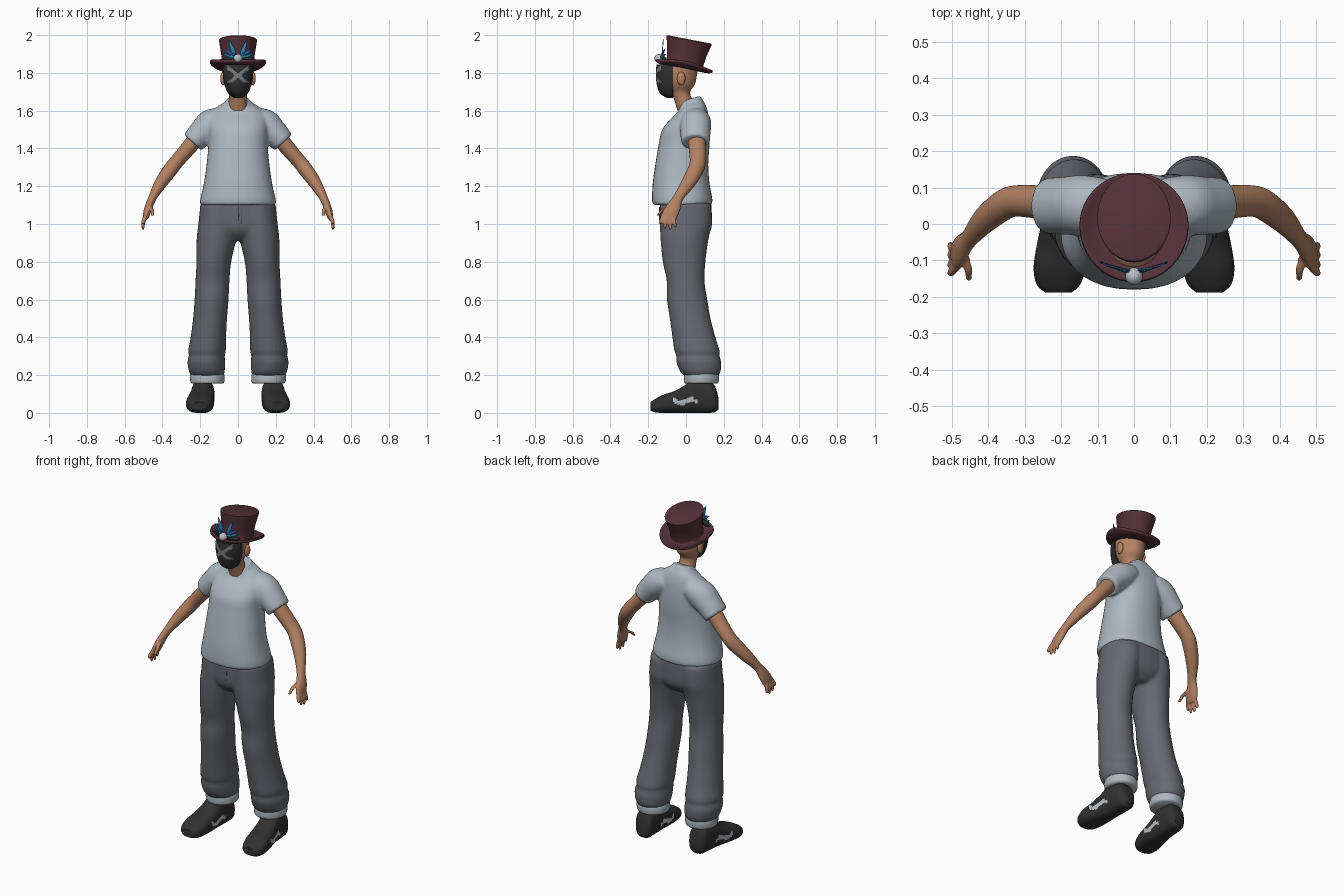
import bpy, bmesh, math
from mathutils import Vector, Matrix

if "Cube" in bpy.data.objects:
    bpy.data.objects.remove(bpy.data.objects["Cube"])


def material(name, r, g, b):
    m = bpy.data.materials.new(name)
    m.use_nodes = True
    m.diffuse_color = (r, g, b, 1)
    bsdf = m.node_tree.nodes["Principled BSDF"]
    bsdf.inputs["Base Color"].default_value = (r, g, b, 1)
    bsdf.inputs["Roughness"].default_value = 0.8
    return m


SHIRT = material("pale grey cloth", .42, .48, .53)
PANTS = material("slate cloth", .135, .14, .165)
SKIN = material("tan skin", .45, .22, .125)
BLACK = material("soft black", .03, .03, .03)
MAROON = material("maroon felt", .09, .03, .042)
GREY = material("mid grey", .2, .21, .22)
WHITE = material("off white", .5, .53, .57)
BLUE = material("deep blue", .03, .08, .3)
CYAN = material("teal blue", .02, .27, .42)

X, Y, Z = Vector((1, 0, 0)), Vector((0, 1, 0)), Vector((0, 0, 1))


def spline(rows, steps):
    """Smooth interpolation through rows of numbers."""
    out = []
    for i in range(len(rows) - 1):
        a, b, c, d = (rows[max(i - 1, 0)], rows[i], rows[i + 1],
                      rows[min(i + 2, len(rows) - 1)])
        for k in range(steps):
            t = k / steps
            out.append([q + .5 * t * (r - p + t * (2 * p - 5 * q + 4 * r - s
                        + t * (3 * (q - r) + s - p)))
                        for p, q, r, s in zip(a, b, c, d)])
    return out + [list(rows[-1])]


def loft(bm, rows, axes=(X, Y), side=1, seg=32, steps=4, power=1):
    """Rows are x, y, z, radius, radius; axes None follows the path."""
    rows = spline(rows, steps)
    centres = [Vector(r[:3]) for r in rows]
    rings = []
    for i, r in enumerate(rows):
        if axes:
            u, v = axes
        else:
            t = (centres[min(i + 1, len(rows) - 1)] - centres[max(i - 1, 0)]).normalized()
            u = Y.cross(t).normalized()
            v = t.cross(u)
        ring = []
        for k in range(seg):
            a = math.tau * k / seg
            c, s = math.cos(a), math.sin(a)
            p = (centres[i] + u * r[3] * math.copysign(abs(c) ** power, c)
                 + v * r[4] * math.copysign(abs(s) ** power, s))
            ring.append(bm.verts.new((p.x * side, p.y, p.z)))
        rings.append(ring)
    for a, b in zip(rings, rings[1:]):
        for k in range(seg):
            n = (k + 1) % seg
            bm.faces.new((a[k], a[n], b[n], b[k]))
    bm.faces.new(rings[0])
    bm.faces.new(rings[-1])


def finish(name, bm, mats, rule=None, voxel=0, smooth=3):
    bmesh.ops.recalc_face_normals(bm, faces=bm.faces)
    if rule:
        for f in bm.faces:
            f.material_index = rule(f.calc_center_median(), f.normal)
    me = bpy.data.meshes.new(name)
    bm.to_mesh(me)
    bm.free()
    ob = bpy.data.objects.new(name, me)
    bpy.context.collection.objects.link(ob)
    for m in mats:
        me.materials.append(m)
    bpy.ops.object.select_all(action='DESELECT')
    ob.select_set(True)
    bpy.context.view_layer.objects.active = ob
    bpy.ops.object.shade_smooth_by_angle(angle=math.radians(45))
    if voxel:
        mod = ob.modifiers.new("merge", 'REMESH')
        mod.mode, mod.voxel_size, mod.use_smooth_shade = 'VOXEL', voxel, True
        mod = ob.modifiers.new("soften", 'SMOOTH')
        mod.factor, mod.iterations = .5, smooth
    return ob


# shirt: torso and both sleeves merged
bm = bmesh.new()
loft(bm, [(0, -.02, 1.10, .2, .155), (0, -.02, 1.13, .2, .16), (0, -.026, 1.22, .18, .15),
          (0, -.022, 1.32, .166, .14), (0, -.01, 1.42, .157, .135), (0, 0, 1.5, .157, .126),
          (0, .025, 1.57, .15, .095), (0, .033, 1.615, .115, .072),
          (0, .025, 1.645, .07, .062), (0, .022, 1.665, .06, .054)], power=.88)
for v in bm.verts:
    v.co.z += max(0, v.co.z - 1.56) * 3 * (v.co.y - .03)
for s in (1, -1):
    loft(bm, [(.08, .05, 1.56, .06, .075), (.14, .052, 1.53, .08, .082),
              (.19, .05, 1.485, .072, .08), (.24, .05, 1.432, .062, .076)], None, s)
finish("shirt", bm, [SHIRT], voxel=.009, smooth=4)

# trousers: hips and both legs merged
bm = bmesh.new()
loft(bm, [(0, -.003, 1.12, .192, .136), (0, 0, 1.0, .2, .138),
          (0, 0, .95, .15, .12), (0, 0, .91, .06, .08)], power=.85)
for s in (1, -1):
    loft(bm, [(.1, -.002, 1.1, .1, .135), (.105, 0, 1, .105, .138), (.114, -.008, .92, .105, .127),
              (.128, -.01, .8, .092, .113), (.135, -.002, .7, .09, .1),
              (.14, .006, .6, .09, .107), (.148, .022, .5, .09, .108),
              (.157, .042, .4, .094, .114), (.164, .058, .33, .1, .12),
              (.165, .062, .305, .095, .114), (.168, .068, .27, .1, .119),
              (.165, .076, .22, .095, .108), (.163, .08, .195, .084, .088)], side=s)
finish("trousers", bm, [PANTS], voxel=.009, smooth=4)

# trouser fly seam
bm = bmesh.new()
loft(bm, [(.012, -.139, 1.09, .009, .003), (.012, -.139, 1.02, .009, .003),
          (0, -.128, .98, .006, .003)])
finish("fly_seam", bm, [PANTS])

for s, label in ((1, "left"), (-1, "right")):
    # arm with palm, fingers and thumb
    bm = bmesh.new()
    loft(bm, [(.2, .052, 1.48, .045, .047), (.26, .06, 1.405, .041, .046),
              (.325, .063, 1.33, .038, .043), (.36, .05, 1.285, .039, .042),
              (.41, .01, 1.215, .033, .037), (.452, -.04, 1.14, .022, .027),
              (.473, -.065, 1.09, .021, .038), (.485, -.085, 1.05, .018, .042),
              (.49, -.09, 1.025, .012, .036)], None, s)
    for y, tip_y, tip_z in ((-.118, -.138, 1), (-.1, -.112, .975),
                            (-.08, -.082, .97), (-.062, -.055, .985)):
        loft(bm, [(.486, y, 1.05, .011, .011), (.5, (y + tip_y) / 2 - .004, 1.015, .011, .011),
                  (.503, tip_y, tip_z, .007, .007)], None, s, 12)
    loft(bm, [(.468, -.08, 1.095, .014, .014), (.455, -.12, 1.075, .012, .012),
              (.453, -.15, 1.045, .008, .008)], (X, Y), s, 12)
    finish(label + "_arm", bm, [SKIN], voxel=.005, smooth=2)

    # rolled trouser cuff
    bm = bmesh.new()
    loft(bm, [(.162, .08, .155, .082, .084), (.162, .081, .165, .09, .092),
              (.163, .082, .2, .091, .093), (.163, .08, .218, .08, .084)], side=s)
    finish(label + "_cuff", bm, [SHIRT])

    # shoe with pale side patches
    bm = bmesh.new()
    loft(bm, [(.178, .172, .05, .03, .03), (.18, .15, .075, .052, .072),
              (.183, .1, .086, .058, .086), (.186, .04, .088, .061, .088),
              (.19, 0, .075, .064, .075), (.197, -.06, .058, .07, .058),
              (.204, -.12, .048, .071, .048), (.207, -.165, .038, .06, .035),
              (.207, -.188, .035, .036, .022)], (X, Z), s, 56, 8, .75)
    for v in bm.verts:
        v.co.z = max(v.co.z, 0)
    finish(label + "_shoe", bm, [BLACK, WHITE],
           lambda c, n: int(abs(n.x) > .6 and -.07 < c.y < .06
                            and abs(c.z - .062 - .01 * math.sin(c.y * 60)) < .012))

    # ear
    bm = bmesh.new()
    bmesh.ops.create_uvsphere(bm, u_segments=16, v_segments=10, radius=1,
                              matrix=Matrix.Translation((s * .08, -.025, 1.77))
                              @ Matrix.Diagonal((.014, .022, .036, 1)))
    finish(label + "_ear", bm, [SKIN])

# head and neck
bm = bmesh.new()
loft(bm, [(0, .01, 1.6, .055, .055), (0, -.015, 1.66, .048, .048),
          (0, -.03, 1.7, .05, .052), (0, -.038, 1.74, .07, .085),
          (0, -.04, 1.79, .079, .098), (0, -.035, 1.84, .078, .096),
          (0, -.03, 1.87, .06, .07)])
finish("head", bm, [SKIN])


# face mask with grey cross marking
def mask_rule(c, n):
    cross = abs(abs(c.x) * .8 - abs(c.z - 1.785)) < .012
    return int(n.y < -.3 and abs(c.x) < .058 and c.z > 1.75 and cross)


bm = bmesh.new()
loft(bm, [(0, -.08, 1.667, .022, .022), (0, -.072, 1.69, .05, .064), (0, -.07, 1.72, .066, .08),
          (0, -.07, 1.76, .077, .088), (0, -.07, 1.81, .081, .09),
          (0, -.07, 1.845, .078, .085)], seg=72, steps=8)
for v in bm.verts:
    v.co.y = min(v.co.y, -.07)
finish("face_mask", bm, [BLACK, GREY], mask_rule)

# top hat: brim curled up at the sides, flared crown
bm = bmesh.new()
loft(bm, [(0, 0, 0, .08, .09), (0, 0, 0, .12, .125), (0, 0, .006, .146, .149),
          (0, 0, .016, .149, .152), (0, 0, .022, .142, .146), (0, 0, .014, .105, .115),
          (0, 0, .02, .087, .1), (0, 0, .075, .089, .104), (0, 0, .145, .1, .12),
          (0, 0, .155, .1, .121), (0, 0, .158, .095, .116)], seg=48)
for v in bm.verts:
    if v.co.z < .06:
        v.co.z += .022 * (abs(v.co.x) / .148) ** 3
hat = finish("top_hat", bm, [MAROON])
hat.location = (0, -.012, 1.822)
hat.rotation_euler.x = -.19


# hat ornament: flat feathers and a pale bead
def feather(name, base, tip, width, mat):
    bm = bmesh.new()
    a, b = Vector(base), Vector(tip)
    across = (b - a).cross(Y).normalized() * width
    for s in (1, -1):
        up, down = [], []
        for i in range(9):
            t = i / 8
            p = a.lerp(b, t)
            w = across * (math.sin(math.pi * t ** .7) + .02)
            up.append(p + w)
            down.append(p - w)
        bm.faces.new([bm.verts.new((p.x * s, p.y, p.z)) for p in up + down[::-1]])
    ob = finish(name, bm, [mat])
    mod = ob.modifiers.new("thickness", 'SOLIDIFY')
    mod.thickness, mod.offset = .004, 0


feather("upright_feathers", (.014, -.128, 1.885), (.05, -.12, 1.978), .011, CYAN)
feather("swept_feathers", (.012, -.132, 1.885), (.078, -.112, 1.925), .011, BLUE)
feather("low_feathers", (.012, -.136, 1.88), (.085, -.108, 1.9), .008, CYAN)
feather("dark_lace", (.005, -.13, 1.872), (.092, -.105, 1.872), .018, BLACK)

bm = bmesh.new()
bmesh.ops.create_uvsphere(bm, u_segments=20, v_segments=12, radius=.024,
                          matrix=Matrix.Translation((0, -.143, 1.876)))
finish("hat_bead", bm, [WHITE])
